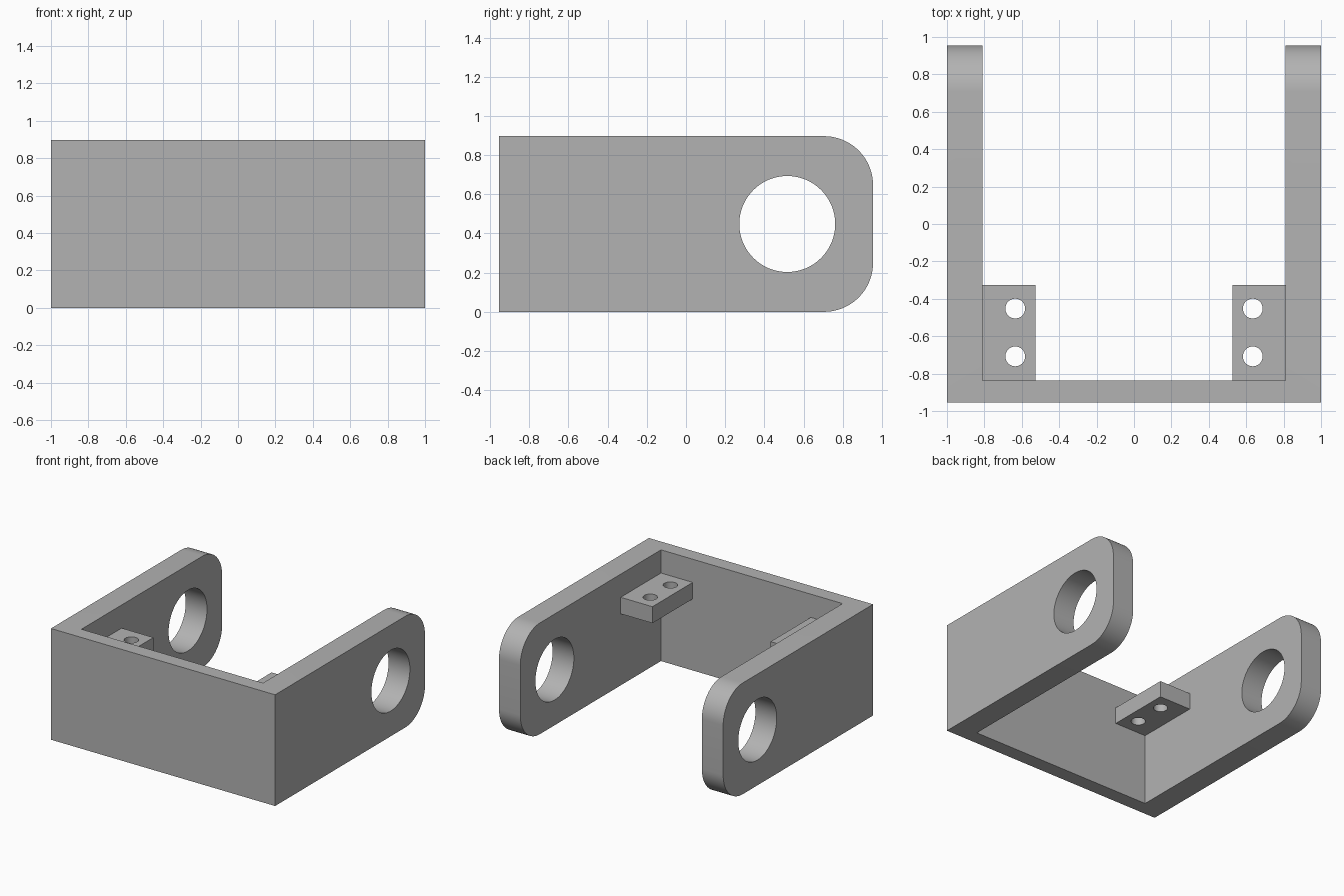
import bpy, bmesh, math
from mathutils import Matrix

cube = bpy.data.objects.get("Cube")
if cube:
    bpy.data.objects.remove(cube, do_unlink=True)

# Main sizes
HALF_X, HALF_Y, HEIGHT = 1.0, 0.955, 0.897
INNER_X, INNER_Y = 0.81, -0.838
CORNER_R = 0.25

grey = bpy.data.materials.new("plain grey")
grey.use_nodes = True
colour = (0.45, 0.45, 0.45, 1)
grey.diffuse_color = colour
grey.node_tree.nodes["Principled BSDF"].inputs["Base Color"].default_value = colour


def make_object(name, bm):
    bmesh.ops.recalc_face_normals(bm, faces=bm.faces)
    mesh = bpy.data.meshes.new(name)
    bm.to_mesh(mesh)
    bm.free()
    obj = bpy.data.objects.new(name, mesh)
    bpy.context.collection.objects.link(obj)
    mesh.materials.append(grey)
    return obj


def extrude_plan(points, z0, z1):
    """Solid made from a flat plan outline."""
    bm = bmesh.new()
    face = bm.faces.new([bm.verts.new((x, y, z0)) for x, y in points])
    top = bmesh.ops.extrude_face_region(bm, geom=[face])["geom"]
    verts = [v for v in top if isinstance(v, bmesh.types.BMVert)]
    bmesh.ops.translate(bm, verts=verts, vec=(0, 0, z1 - z0))
    return bm


def drill(obj, centre, radius, length, axis, sides):
    """Cut a round hole through obj along the x or z axis."""
    turn = Matrix.Rotation(math.pi / 2, 4, "Y") if axis == "x" else Matrix()
    bm = bmesh.new()
    bmesh.ops.create_cone(bm, cap_ends=True, segments=sides, radius1=radius,
                          radius2=radius, depth=length,
                          matrix=Matrix.Translation(centre) @ turn)
    cutter = make_object("hole_cutter", bm)
    cutter.hide_render = True
    mod = obj.modifiers.new("hole", "BOOLEAN")
    mod.operation, mod.solver, mod.object = "DIFFERENCE", "EXACT", cutter
    activate(obj)
    bpy.ops.object.modifier_apply(modifier=mod.name)
    bpy.data.objects.remove(cutter, do_unlink=True)


def activate(obj):
    bpy.ops.object.select_all(action="DESELECT")
    obj.select_set(True)
    bpy.context.view_layer.objects.active = obj


def smooth(obj):
    activate(obj)
    bpy.ops.object.shade_smooth_by_angle(angle=math.radians(30))


# U-shaped bracket: front wall with two side arms
plan = [(-HALF_X, -HALF_Y), (HALF_X, -HALF_Y), (HALF_X, HALF_Y), (INNER_X, HALF_Y),
        (INNER_X, INNER_Y), (-INNER_X, INNER_Y), (-INNER_X, HALF_Y), (-HALF_X, HALF_Y)]
bm = extrude_plan(plan, 0, HEIGHT)

# Rounded arm ends
ends = [e for e in bm.edges
        if all(v.co.y > HALF_Y - 0.001 for v in e.verts)
        and abs(e.verts[0].co.z - e.verts[1].co.z) < 0.001]
bmesh.ops.bevel(bm, geom=ends, offset=CORNER_R, offset_type="OFFSET",
                segments=16, profile=0.5, affect="EDGES")
bracket = make_object("bracket_body", bm)

# Large pivot hole through both arms
drill(bracket, (0, 0.517, HEIGHT / 2), 0.245, 3, "x", 64)
smooth(bracket)

# Mounting tabs in the inner corners, each with two screw holes
for side, name in ((1, "left_mounting_tab"), (-1, "right_mounting_tab")):
    outline = [(side * x, y) for x, y in ((0.527, INNER_Y), (INNER_X, INNER_Y),
                                          (INNER_X, -0.325), (0.527, -0.325))]
    tab = make_object(name, extrude_plan(outline, 0.577, 0.71))
    for y in (-0.452, -0.708):
        drill(tab, (side * 0.635, y, 0.64), 0.053, 1, "z", 32)
    smooth(tab)
